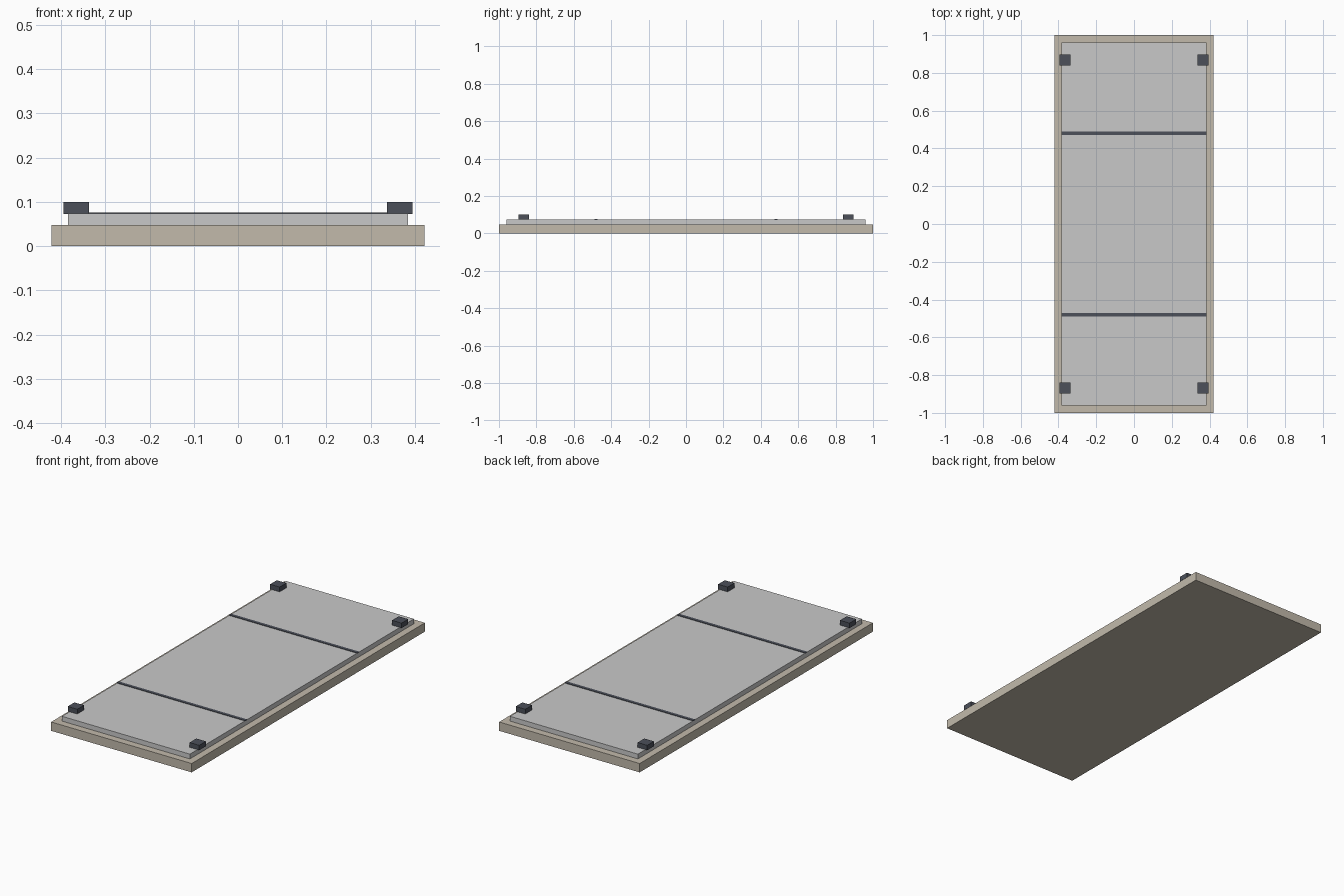
import bpy

cube = bpy.data.objects.get("Cube")
if cube:
    bpy.data.objects.remove(cube, do_unlink=True)


def material(name, srgb):
    """Flat material from an sRGB colour, stored as linear values."""
    linear = [((c / 255 + 0.055) / 1.055) ** 2.4 for c in srgb]
    mat = bpy.data.materials.new(name)
    mat.use_nodes = True
    mat.diffuse_color = (*linear, 1)
    mat.node_tree.nodes["Principled BSDF"].inputs["Base Color"].default_value = (*linear, 1)
    return mat


def box(name, centre, size, bottom, top, mat):
    """Box of size (x, y) between two heights."""
    x, y = centre
    bpy.ops.mesh.primitive_cube_add(size=1, location=(x, y, (bottom + top) / 2))
    obj = bpy.context.object
    obj.name = name
    obj.scale = (*size, top - bottom)
    bpy.ops.object.transform_apply(location=False, rotation=False, scale=True)
    obj.data.materials.append(mat)
    return obj


stone = material("warm stone", (194, 186, 171))
grey = material("light grey", (201, 201, 201))
dark = material("dark slate", (76, 80, 90))

# Base plinth and the raised slab on it
box("base", (0, 0), (0.844, 2.0), 0, 0.048, stone)
box("slab", (0, 0), (0.768, 1.922), 0.048, 0.074, grey)

# Thin dividing strips across the slab
for end, side in (("front", -1), ("back", 1)):
    box(end + "_joint_strip", (0, side * 0.481), (0.77, 0.018), 0.072, 0.0765, dark)

# Corner blocks
for end, sy in (("front", -1), ("back", 1)):
    for hand, sx in (("left", 1), ("right", -1)):
        box(f"{end}_{hand}_corner_block", (sx * 0.366, sy * 0.868),
            (0.057, 0.057), 0.073, 0.1, dark)
